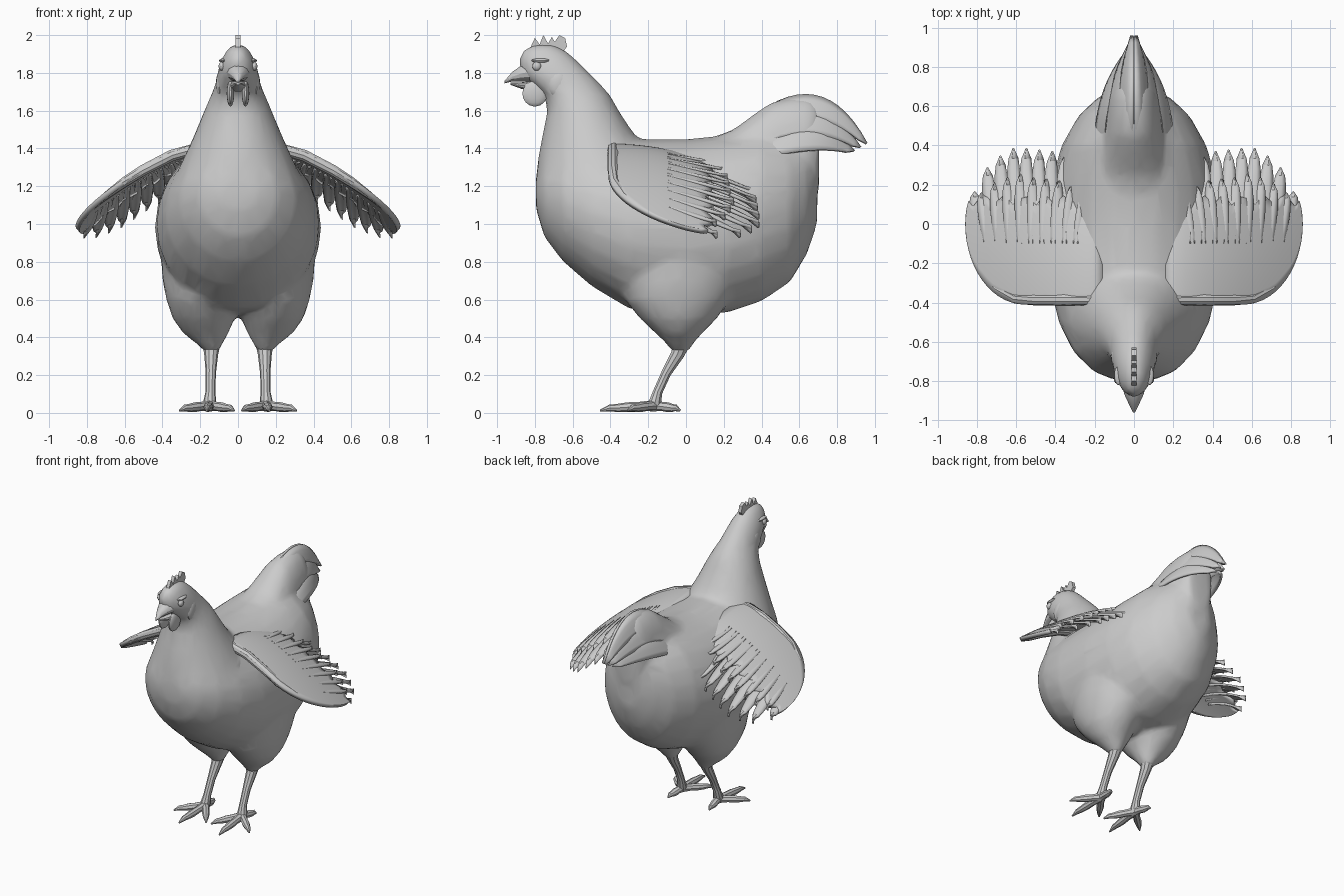
import bpy, bmesh, math, random
from mathutils import Vector

if "Cube" in bpy.data.objects:
    bpy.data.objects.remove(bpy.data.objects["Cube"])

random.seed(4)
N = 24


def make(name, verts, faces, mirror=False, solid=0, angle=30):
    me = bpy.data.meshes.new(name)
    me.from_pydata([tuple(v) for v in verts], [], faces)
    bm = bmesh.new()
    bm.from_mesh(me)
    bmesh.ops.remove_doubles(bm, verts=bm.verts, dist=0.0005)
    bmesh.ops.recalc_face_normals(bm, faces=bm.faces)
    bm.to_mesh(me)
    bm.free()
    ob = bpy.data.objects.new(name, me)
    bpy.context.collection.objects.link(ob)
    if solid:
        m = ob.modifiers.new("thickness", 'SOLIDIFY')
        m.thickness, m.offset = solid, 0
    if mirror:
        ob.modifiers.new("mirror", 'MIRROR').use_mirror_merge = False
    smooth(ob, angle)
    return ob


def smooth(ob, angle=30):
    bpy.ops.object.select_all(action='DESELECT')
    ob.select_set(True)
    bpy.context.view_layer.objects.active = ob
    bpy.ops.object.shade_smooth_by_angle(angle=math.radians(angle))


def skin(name, rings, **kw):
    n = len(rings[0])
    verts = [p for r in rings for p in r]
    faces = [(i*n+j, i*n+(j+1) % n, (i+1)*n+(j+1) % n, (i+1)*n+j)
             for i in range(len(rings)-1) for j in range(n)]
    faces += [tuple(range(n)), tuple(range(len(verts)-n, len(verts)))]
    return make(name, verts, faces, **kw)


def loft(name, axis, rows, n=N, **kw):
    """rows: (position on axis, low, high, half width, centre x)"""
    rings = []
    for t, lo, hi, hw, *xc in rows:
        c, h, ring = (lo+hi)/2, (hi-lo)/2, []
        for j in range(n):
            a = 2*math.pi*j/n
            x, s = (xc[0] if xc else 0) + hw*math.cos(a), c + h*math.sin(a)
            ring.append((x, t, s) if axis == 'y' else (x, s, t))
        rings.append(ring)
    return skin(name, rings, **kw)


def tube(name, pts, n=10, **kw):
    """pts: (x, y, z, radius)"""
    P = [Vector(p[:3]) for p in pts]
    rings = []
    for i, p in enumerate(P):
        d = (P[min(i+1, len(P)-1)] - P[max(i-1, 0)]).normalized()
        ref = Vector((0, 0, 1)) if abs(d.z) < 0.8 else Vector((0, 1, 0))
        s = d.cross(ref).normalized()
        u = s.cross(d)
        r = pts[i][3]
        rings.append([p + r*(s*math.cos(2*math.pi*j/n) + u*math.sin(2*math.pi*j/n)) for j in range(n)])
    return skin(name, rings, mirror=True, **kw)


def sheet(name, fn, nu, nv, solid):
    verts = [fn(i/nu, j/nv) for i in range(nu+1) for j in range(nv+1)]
    w = nv+1
    faces = [(i*w+j, i*w+j+1, (i+1)*w+j+1, (i+1)*w+j) for i in range(nu) for j in range(nv)]
    return make(name, verts, faces, mirror=True, solid=solid)


def ball(name, loc, scale, mirror=True):
    rows = []
    for i in range(9):
        t = math.pi*(0.02 + 0.96*i/8)
        r = math.sin(t)
        rows.append((loc[2]-scale[2]*math.cos(t), loc[1]-scale[1]*r, loc[1]+scale[1]*r, scale[0]*r, loc[0]))
    return loft(name, 'z', rows, n=14, mirror=mirror)


# Body: trunk, neck with head, tail root and thighs fused into one skin
parts = [loft("body", 'y', [
    (-.795, 1.08, 1.25, .10), (-.75, .93, 1.38, .21), (-.65, .80, 1.44, .31), (-.5, .67, 1.45, .385),
    (-.3, .55, 1.45, .43), (0, .51, 1.45, .44), (.22, .53, 1.47, .42), (.4, .59, 1.49, .37),
    (.55, .69, 1.46, .285), (.64, .84, 1.42, .19), (.695, 1.0, 1.35, .09)])]
parts.append(loft("neck", 'z', [
    (1.0, -.76, -.1, .36), (1.2, -.795, -.12, .34), (1.3, -.79, -.15, .31), (1.4, -.775, -.21, .265),
    (1.5, -.755, -.29, .22), (1.6, -.735, -.355, .18), (1.68, -.75, -.40, .145), (1.74, -.82, -.45, .12),
    (1.8, -.875, -.51, .11), (1.87, -.885, -.58, .09), (1.92, -.865, -.64, .06), (1.95, -.81, -.70, .03)]))
parts.append(loft("tail_root", 'y', [
    (.12, 1.2, 1.45, .2), (.25, 1.15, 1.50, .19), (.35, 1.1, 1.575, .17), (.45, 1.1, 1.645, .155),
    (.55, 1.1, 1.67, .145), (.65, 1.12, 1.67, .13), (.705, 1.18, 1.64, .10)]))
for s in (1, -1):
    parts.append(loft("thigh", 'z', [
        (.32, -.075, .015, .04, s*.14), (.36, -.10, .035, .065, s*.148), (.42, -.16, .085, .12, s*.17),
        (.5, -.245, .165, .165, s*.182), (.6, -.325, .235, .19, s*.19), (.7, -.335, .265, .195, s*.205),
        (.85, -.26, .25, .18, s*.23), (1.0, -.15, .15, .12, s*.22)]))
bpy.ops.object.select_all(action='DESELECT')
for p in parts:
    p.select_set(True)
body = parts[0]
bpy.context.view_layer.objects.active = body
bpy.ops.object.join()
m = body.modifiers.new("fuse", 'REMESH')
m.mode, m.voxel_size = 'VOXEL', 0.02
m = body.modifiers.new("soften", 'SMOOTH')
m.factor, m.iterations = 0.5, 10
m = body.modifiers.new("reduce", 'DECIMATE')
m.ratio = 0.12
for m in list(body.modifiers):
    bpy.ops.object.modifier_apply(modifier=m.name)
smooth(body)

# Beak, eyes, lobes, wattles
loft("upper_beak", 'y', [(-.80, 1.75, 1.87, .07), (-.87, 1.755, 1.84, .048), (-.92, 1.755, 1.805, .025),
                         (-.96, 1.745, 1.758, .005)], n=12)
loft("lower_beak", 'y', [(-.80, 1.70, 1.76, .055), (-.87, 1.715, 1.75, .035), (-.93, 1.737, 1.748, .012)], n=12)
ball("eye", (.085, -.79, 1.835), (.018, .024, .024))
ball("brow", (.08, -.77, 1.865), (.02, .05, .012))
ball("ear_lobe", (.095, -.675, 1.74), (.022, .055, .07))
ball("wattle", (.04, -.80, 1.69), (.02, .068, .068))

# Comb: a thin toothed plate
comb = [(-.83, 1.92), (-.80, 1.985), (-.775, 1.95), (-.755, 2.0), (-.73, 1.955), (-.71, 1.99), (-.695, 1.965),
        (-.67, 2.0), (-.64, 1.985), (-.63, 1.94), (-.66, 1.90), (-.75, 1.90)]
skin("comb", [[(x, y, z) for y, z in comb] for x in (-.012, .012)])


# Wings: covert sheet, leading edge and two rows of feathers on one curved surface
def wing_z(x, y):
    t = (y+.4)/.8
    return 1.41 - .38*max(0, (x-.2)/.65)**1.5 - .21*t*abs(t)


def arc(x, c, r):
    return math.sqrt(max(0, 1-((x-c)/r)**2))


def front_y(x):
    return -.41*(1 if x < .55 else arc(x, .55, .3))


def back_y(x):
    return .39*arc(x, .5, .35)


def covert(u, v):
    x = .16 + .69*math.sin(u*math.pi/2)
    lo = front_y(x)
    hi = max(lo, min(back_y(x), .12 + .03*math.sin(x*60)))
    y = lo + (hi-lo)*v
    return x, y, wing_z(x, y)


sheet("wing_coverts", covert, 22, 10, .03)
tube("wing_leading_edge", [(x, front_y(x)+.025, wing_z(x, front_y(x))-.005, r) for x, r in
                           ((.2, .03), (.35, .032), (.5, .03), (.6, .027), (.7, .02), (.78, .012))])


def wing_feather(name, tip_x, length, lift, width):
    base_x = .5 + (tip_x-.5)*.85
    tip_y = back_y(tip_x)*length + random.uniform(-.015, .02)
    base_y = min(-.1, tip_y-.2)

    def fn(u, v):
        w = width*(.75 + .25*math.sin(u*math.pi))*math.sqrt(max(0, 1-u**7))
        s = v-.5
        x = min(.85, base_x + (tip_x-base_x)*u + w*s)
        y = base_y + (tip_y-base_y)*u
        return x, y, wing_z(x, y) + lift*u + .035*s - .03*s*s
    sheet(name, fn, 9, 3, .014)


for i in range(10):
    wing_feather("flight_feather", .22 + .595*i/9, 1.0, -.008, .072)
for i in range(9):
    wing_feather("short_feather", .25 + .53*i/8, .62, .022, .06)


# Tail: three draped pairs of arching feathers
def tail_feather(k):
    a, b, c = ((.33, 1.54-.075*k), (.72-.02*k, 1.875-.125*k), (.955-.033*k, 1.425-.02*k))

    def fn(u, v):
        y, z = (p*(1-u)**2 + 2*q*u*(1-u) + r*u*u for p, q, r in zip(a, b, c))
        w = .125*(.45 + .55*math.sin(math.pi*u**.8))*math.sqrt(max(0, 1-u**5))
        x = (.004 + .055*k + .085*v**.7)*(1-.85*u**2.5)
        return x, y-.25*w*v, z-w*v
    sheet("tail_feather", fn, 14, 4, .016)


for k in range(3):
    tail_feather(k)

# Legs and toes
tube("shank", [(.14, -.02, .38, .05), (.142, -.045, .31, .037), (.144, -.105, .21, .027),
               (.146, -.15, .11, .026), (.15, -.165, .05, .036), (.15, -.168, .02, .025)])
for tx, ty in ((.165, -.455), (.31, -.31), (.02, -.345), (.17, -.03)):
    def at(f, z, r):
        return (.15+(tx-.15)*f, -.165+(ty+.165)*f, z, r)
    tube("toe", [at(0, .038, .03), at(.3, .034, .024), at(.5, .03, .026), at(.7, .026, .021),
                 at(.82, .026, .018), at(1, .012, .005)], n=8)
